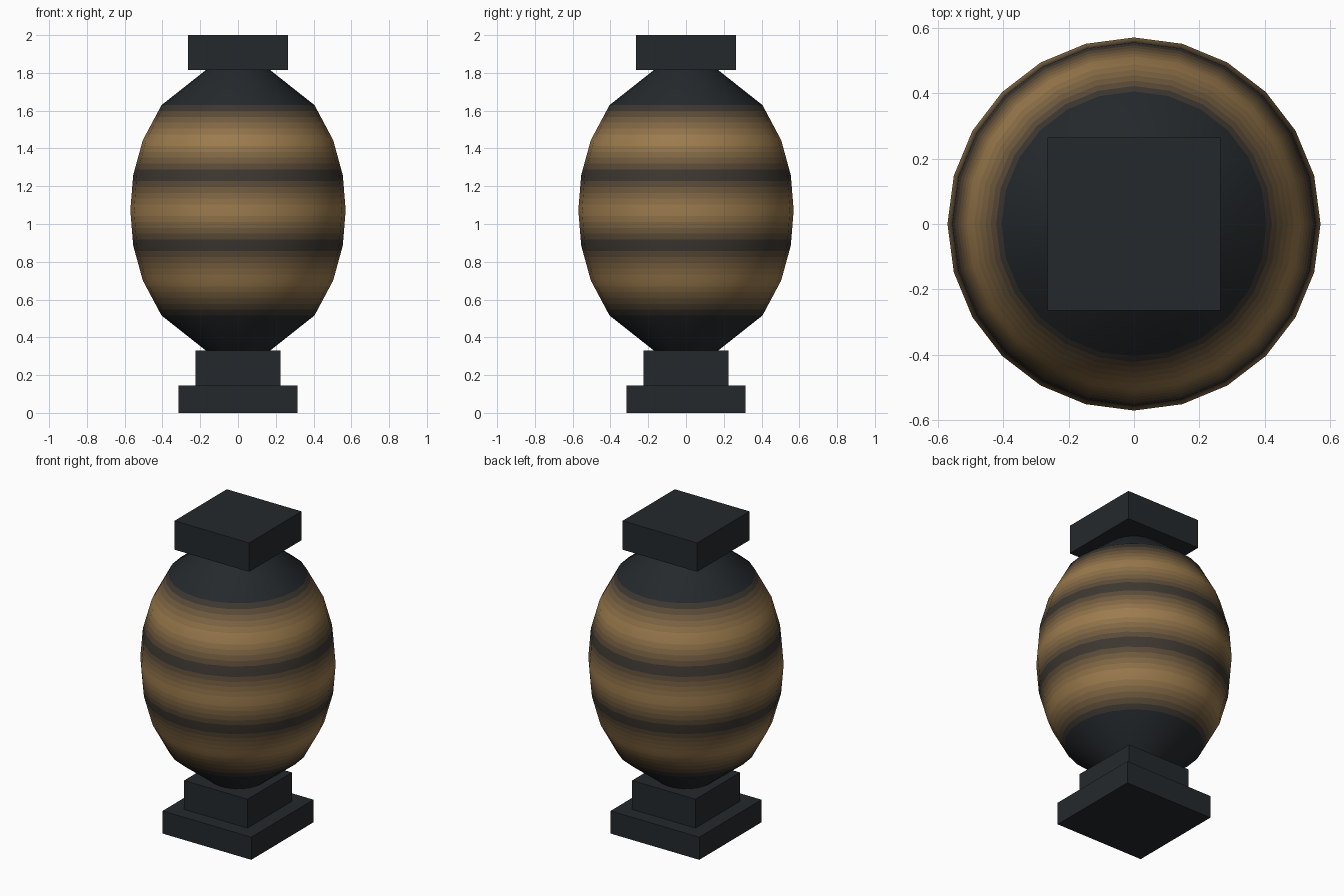
import bpy, bmesh, math
from mathutils import Vector

if "Cube" in bpy.data.objects:
    bpy.data.objects.remove(bpy.data.objects["Cube"])

SIDES, STEPS = 24, 6
DARK = Vector((0.018, 0.022, 0.025))
GOLD = Vector((0.36, 0.215, 0.08))


def material(name, color):
    m = bpy.data.materials.new(name)
    m.diffuse_color = (*color, 1)
    m.use_nodes = True
    m.node_tree.nodes["Principled BSDF"].inputs["Base Color"].default_value = m.diffuse_color
    return m


dark_mat = material("dark", DARK)


def block(name, half, z0, z1):
    bpy.ops.mesh.primitive_cube_add(size=1, location=(0, 0, (z0 + z1) / 2))
    ob = bpy.context.object
    ob.name = name
    ob.scale = (2 * half, 2 * half, z1 - z0)
    bpy.ops.object.transform_apply(location=True, rotation=False, scale=True)
    ob.data.materials.append(dark_mat)


# Square foot, neck and top cap
block("base_plinth", 0.315, 0, 0.145)
block("base_neck", 0.225, 0.145, 0.33)
block("top_cap", 0.265, 1.815, 2)

# Lantern body profile: nine evenly spaced rings, symmetric about the middle
half_radii = [0.17, 0.405, 0.504, 0.555]
radii = half_radii + [0.57] + half_radii[::-1]
profile = [Vector((r, 0.33 + i * (1.815 - 0.33) / 8)) for i, r in enumerate(radii)]
gold_ring = [0, 0, 1, 0, 1, 0, 1, 0, 0]


def ring_normal(i):
    t = profile[min(i + 1, 8)] - profile[max(i - 1, 0)]
    return Vector((t.y, -t.x)).normalized()


# Each segment is divided straight so the stripes can fade between dark and gold
points, normals, fades = [], [], []
for i in range(8):
    for s in range(STEPS):
        t = s / STEPS
        points.append(profile[i].lerp(profile[i + 1], t))
        normals.append(ring_normal(i).lerp(ring_normal(i + 1), t))
        level = gold_ring[i] != gold_ring[i + 1]
        k = s if gold_ring[i + 1] else STEPS - 1 - s
        fades.append(k + 1 if level else 0)
points.append(profile[8])
normals.append(ring_normal(8))

bm = bmesh.new()
rings, vert_normals = [], []
for p, n in zip(points, normals):
    ring = []
    for j in range(SIDES):
        a = 2 * math.pi * j / SIDES
        c, s = math.cos(a), math.sin(a)
        ring.append(bm.verts.new((p.x * c, p.x * s, p.y)))
        vert_normals.append(Vector((n.x * c, n.x * s, n.y)).normalized())
    rings.append(ring)
for k, fade in enumerate(fades):
    for j in range(SIDES):
        q = (j + 1) % SIDES
        f = bm.faces.new((rings[k][j], rings[k][q], rings[k + 1][q], rings[k + 1][j]))
        f.smooth = True
        f.material_index = fade
bm.faces.new(rings[0][::-1])
bm.faces.new(rings[-1])

mesh = bpy.data.meshes.new("striped_body")
bm.to_mesh(mesh)
bm.free()
mesh.materials.append(dark_mat)
for k in range(STEPS):
    mesh.materials.append(material(f"stripe_{k}", DARK.lerp(GOLD, (k + 0.5) / STEPS)))
mesh.normals_split_custom_set_from_vertices(vert_normals)
body = bpy.data.objects.new("striped_body", mesh)
bpy.context.collection.objects.link(body)
